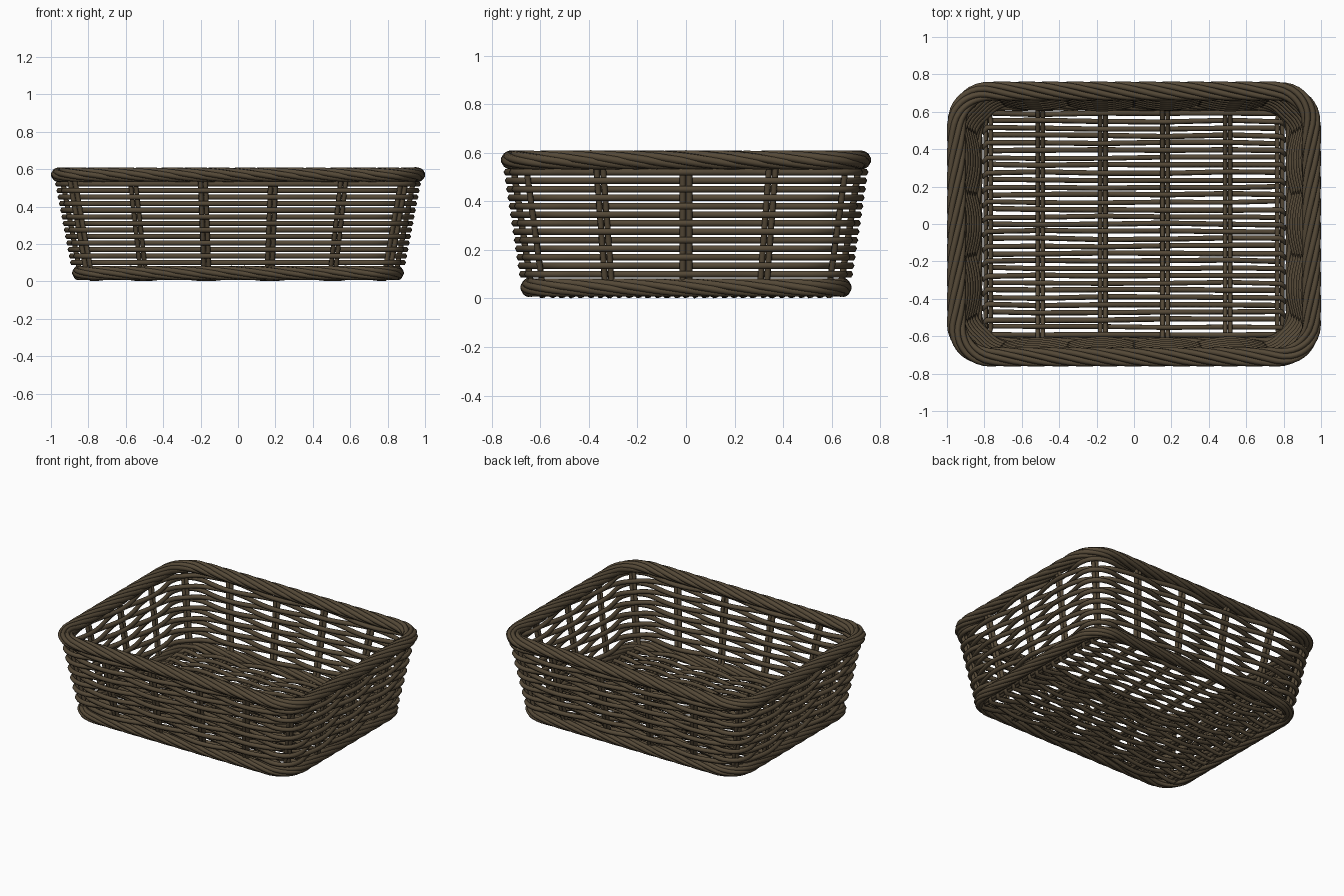
import bpy
import math
import random
from mathutils import Vector

random.seed(4)
cube = bpy.data.objects.get("Cube")
if cube:
    bpy.data.objects.remove(cube, do_unlink=True)

wicker = bpy.data.materials.new("dark_wicker")
wicker.use_nodes = True
colour = (0.09, 0.066, 0.038, 1)
wicker.diffuse_color = colour
wicker.node_tree.nodes["Principled BSDF"].inputs["Base Color"].default_value = colour

UP = Vector((0, 0, 1))
FRONT = [-1, -0.6, -0.2, 0.2, 0.6]
SIDE = [-1, -0.5, 0, 0.5]
# Stake places on a unit rectangle, counter-clockwise from the front right corner
STAKES = ([(x, -1) for x in FRONT] + [(1, y) for y in SIDE]
          + [(-x, 1) for x in FRONT] + [(-1, -y) for y in SIDE])
COUNT = len(STAKES)
STEPS = 10


def strands(name, paths, radius, cyclic=False):
    """Sweep a six-sided cane along every path and join them in one mesh."""
    curve = bpy.data.curves.new(name, "CURVE")
    curve.dimensions = "3D"
    curve.bevel_depth = radius
    curve.bevel_resolution = 1
    curve.use_fill_caps = True
    for path in paths:
        spline = curve.splines.new("POLY")
        spline.points.add(len(path) - 1)
        for point, co in zip(spline.points, path):
            point.co = (*co, 1)
        spline.use_cyclic_u = cyclic
        spline.use_smooth = True
    helper = bpy.data.objects.new(name + "_curve", curve)
    bpy.context.collection.objects.link(helper)
    graph = bpy.context.evaluated_depsgraph_get()
    mesh = bpy.data.meshes.new_from_object(helper.evaluated_get(graph))
    bpy.data.objects.remove(helper, do_unlink=True)
    mesh.name = name
    mesh.materials.clear()
    mesh.materials.append(wicker)
    obj = bpy.data.objects.new(name, mesh)
    bpy.context.collection.objects.link(obj)
    return obj


def rounded(q, hx, hy, r, z):
    """Point and outward normal on a rounded rectangle."""
    x, y = q[0] * hx, q[1] * hy
    inner = Vector((max(r - hx, min(hx - r, x)), max(r - hy, min(hy - r, y)), z))
    normal = (Vector((x, y, z)) - inner).normalized()
    return inner + normal * r, normal


def wall(q, z):
    """The wall leans outward with height."""
    return rounded(q, 0.836 + 0.19 * z, 0.63 + 0.15 * z, 0.16 + 0.04 * z, z)


def around():
    """Walk round the basket: place on the unit rectangle and stake number."""
    for i, a in enumerate(STAKES):
        b = STAKES[(i + 1) % COUNT]
        for k in range(STEPS):
            t = k / STEPS
            yield (a[0] + (b[0] - a[0]) * t, a[1] + (b[1] - a[1]) * t), i + t


# Woven wall rows, each passing in and out of the stakes
rows = []
for row in range(13):
    z = 0.1 + 0.035 * row
    sign = 1 if row % 2 else -1
    path = []
    for q, u in around():
        p, n = wall(q, z)
        path.append(p + n * 0.028 * sign * math.cos(math.pi * u))
    rows.append(path)
strands("wall_weave", rows, 0.0155, True)


# Twisted rims
def rim(name, hx, hy, r, z, wide, high, turns, radius, canes=7):
    ring = [rounded(q, hx, hy, r, z) for q, _ in around()]
    # Measure along the ring so that the twist is even
    length, total = [], 0
    for i, (p, _) in enumerate(ring):
        length.append(total)
        total += (ring[(i + 1) % len(ring)][0] - p).length
    paths = [[p for p, _ in ring]]
    for c in range(canes):
        path = []
        for (p, n), s in zip(ring, length):
            a = math.tau * (c / canes - turns * s / total)
            path.append(p + n * wide * math.cos(a) + UP * high * math.sin(a))
        paths.append(path)
    strands(name, paths, radius, True)


rim("top_rim", 0.949, 0.711, 0.18, 0.57, 0.035, 0.024, 7, 0.0165)
rim("bottom_rim", 0.848, 0.643, 0.16, 0.045, 0.023, 0.024, 6, 0.0155)

# Paired stakes: front ones run down, under the floor and up the back
FLOOR_Z = 0.036
long_stakes, side_stakes = [], []
for shift in (-0.0135, 0.0135):
    for x in FRONT + [1]:
        half = [wall((x, -1), 0.57)[0], wall((x, -1), 0.08)[0]]
        foot = half[-1].copy()
        foot.x *= 0.98
        foot.y = max(foot.y, -0.61)
        foot.z = FLOOR_Z
        half.append(foot)
        half = [p + Vector((shift, 0, 0)) for p in half]
        if abs(x) == 1:
            # Floor ribs stay straight beside the corner stakes
            half.append(Vector((x * 0.78 + shift, -0.56, FLOOR_Z)))
        back = [Vector((p.x, -p.y, p.z)) for p in reversed(half)]
        long_stakes.append(half + back)
    for x in (-1, 1):
        for y in SIDE[1:]:
            side_stakes.append([wall((x, y), z)[0] + Vector((0, shift, 0))
                                for z in (0.04, 0.57)])
strands("long_stakes", long_stakes, 0.0135)
strands("side_stakes", side_stakes, 0.0135)

# Floor: one cane running to and fro, looping round the end ribs
RIBS = [-0.785, -0.51, -0.17, 0.17, 0.51, 0.785]
ROWS = 31
PITCH = 1.18 / (ROWS - 1)
floor = []
for row in range(ROWS):
    y = -0.59 + PITCH * row
    way = 1 if row % 2 == 0 else -1
    wave = [random.uniform(-0.005, 0.005) for _ in RIBS]
    line = []
    for i in range(len(RIBS) - 1):
        for k in range(8 + (i == len(RIBS) - 2)):
            t = k / 8
            x = RIBS[i] + (RIBS[i + 1] - RIBS[i]) * t
            bend = wave[i] + (wave[i + 1] - wave[i]) * t
            z = FLOOR_Z + 0.021 * way * math.cos(math.pi * (i + t))
            line.append(Vector((x, y + bend, z)))
    if way < 0:
        line.reverse()
    floor += line
    if row < ROWS - 1:
        floor.append(Vector((way * 0.805, y + PITCH / 2, FLOOR_Z)))
strands("floor_weave", [floor], 0.0145)
